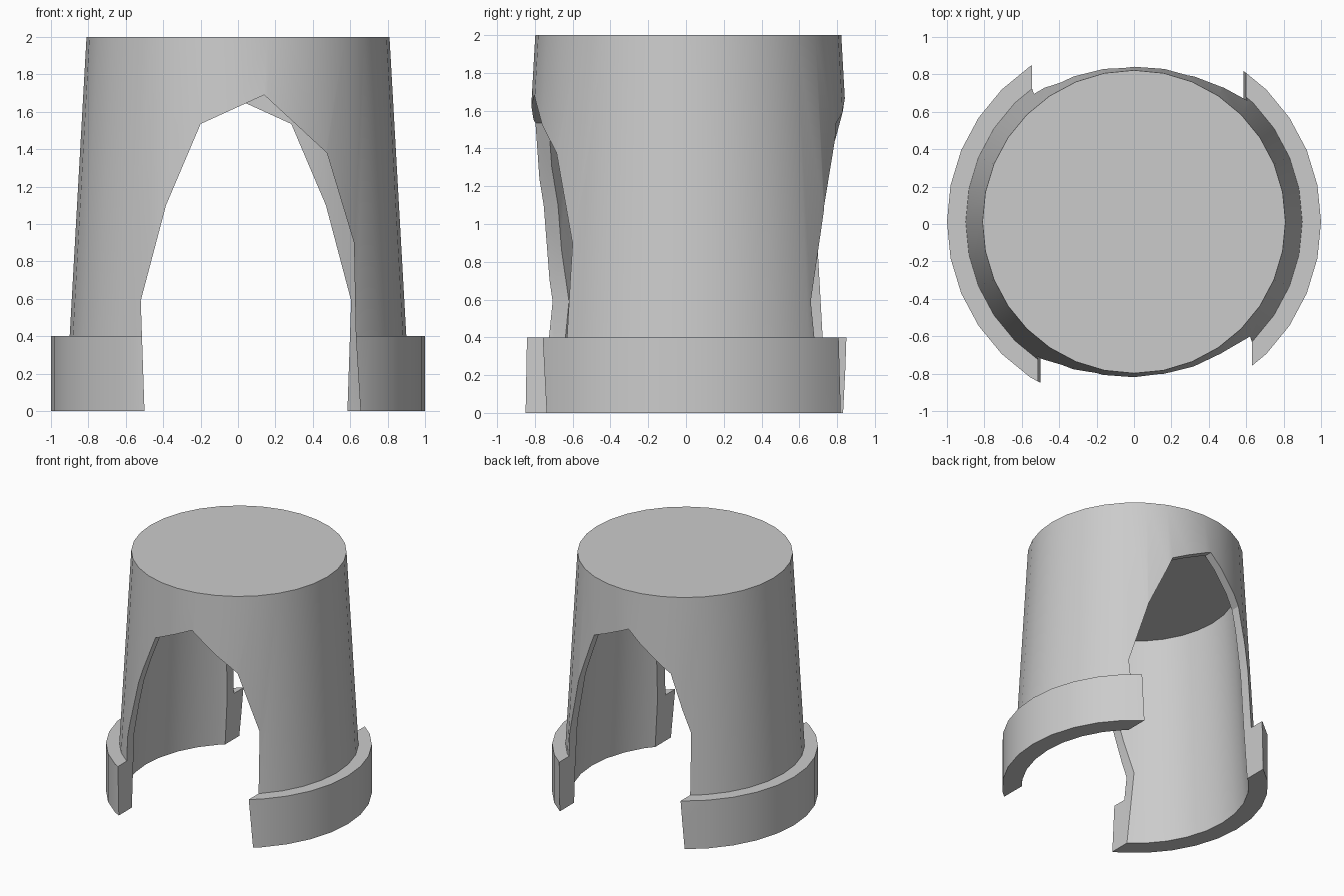
import bpy, bmesh
from math import cos, sin, pi

if "Cube" in bpy.data.objects:
    bpy.data.objects.remove(bpy.data.objects["Cube"])

SIDES = 32
CENTRE_Y = 0.012


def make_object(name, bm):
    bmesh.ops.recalc_face_normals(bm, faces=bm.faces)
    mesh = bpy.data.meshes.new(name)
    bm.to_mesh(mesh)
    bm.free()
    ob = bpy.data.objects.new(name, mesh)
    bpy.context.collection.objects.link(ob)
    return ob


def lathe(name, profile):
    """Spin (radius, z) points about z, capping both ends of the profile."""
    bm = bmesh.new()
    rings = [[bm.verts.new((r * cos(2 * pi * i / SIDES),
                            CENTRE_Y + r * sin(2 * pi * i / SIDES), z))
              for i in range(SIDES)] for r, z in profile]
    for a, b in zip(rings, rings[1:]):
        for i in range(SIDES):
            j = (i + 1) % SIDES
            bm.faces.new((a[i], a[j], b[j], b[i]))
    bm.faces.new(rings[0])
    bm.faces.new(rings[-1])
    return make_object(name, bm)


def prism(name, outline, y0, y1):
    """Extrude an (x, z) outline along y."""
    bm = bmesh.new()
    face = bm.faces.new([bm.verts.new((x, y0, z)) for x, z in outline])
    ext = bmesh.ops.extrude_face_region(bm, geom=[face])["geom"]
    moved = [v for v in ext if isinstance(v, bmesh.types.BMVert)]
    bmesh.ops.translate(bm, verts=moved, vec=(0, y1 - y0, 0))
    return make_object(name, bm)


# Tapered hollow shell: closed top, stepped band at the foot
shell = lathe("shell", [(0.81, 2.0), (0.90, 0.4), (1.0, 0.4), (1.0, 0.0),
                        (0.855, 0.0), (0.76, 1.70)])

# Lopsided arch openings: the back one is the front one turned half round
arch = [(-0.495, -0.2), (-0.50, 0.0), (-0.52, 0.59), (-0.385, 1.10), (-0.20, 1.535),
        (0.14, 1.69), (0.475, 1.38), (0.62, 0.90), (0.63, 0.40),
        (0.655, 0.0), (0.665, -0.2)]
cutters = [prism("front_arch_cutter", arch, -1.5, 0.0),
           prism("back_arch_cutter", [(0.085 - x, z) for x, z in arch], 0.01, 1.5)]

bpy.context.view_layer.objects.active = shell
shell.select_set(True)
for cutter in cutters:
    cutter.hide_render = True
    mod = shell.modifiers.new(cutter.name, 'BOOLEAN')
    mod.operation = 'DIFFERENCE'
    mod.solver = 'EXACT'
    mod.object = cutter
    bpy.ops.object.modifier_apply(modifier=mod.name)
for cutter in cutters:
    bpy.data.objects.remove(cutter)

bpy.ops.object.shade_smooth_by_angle()
